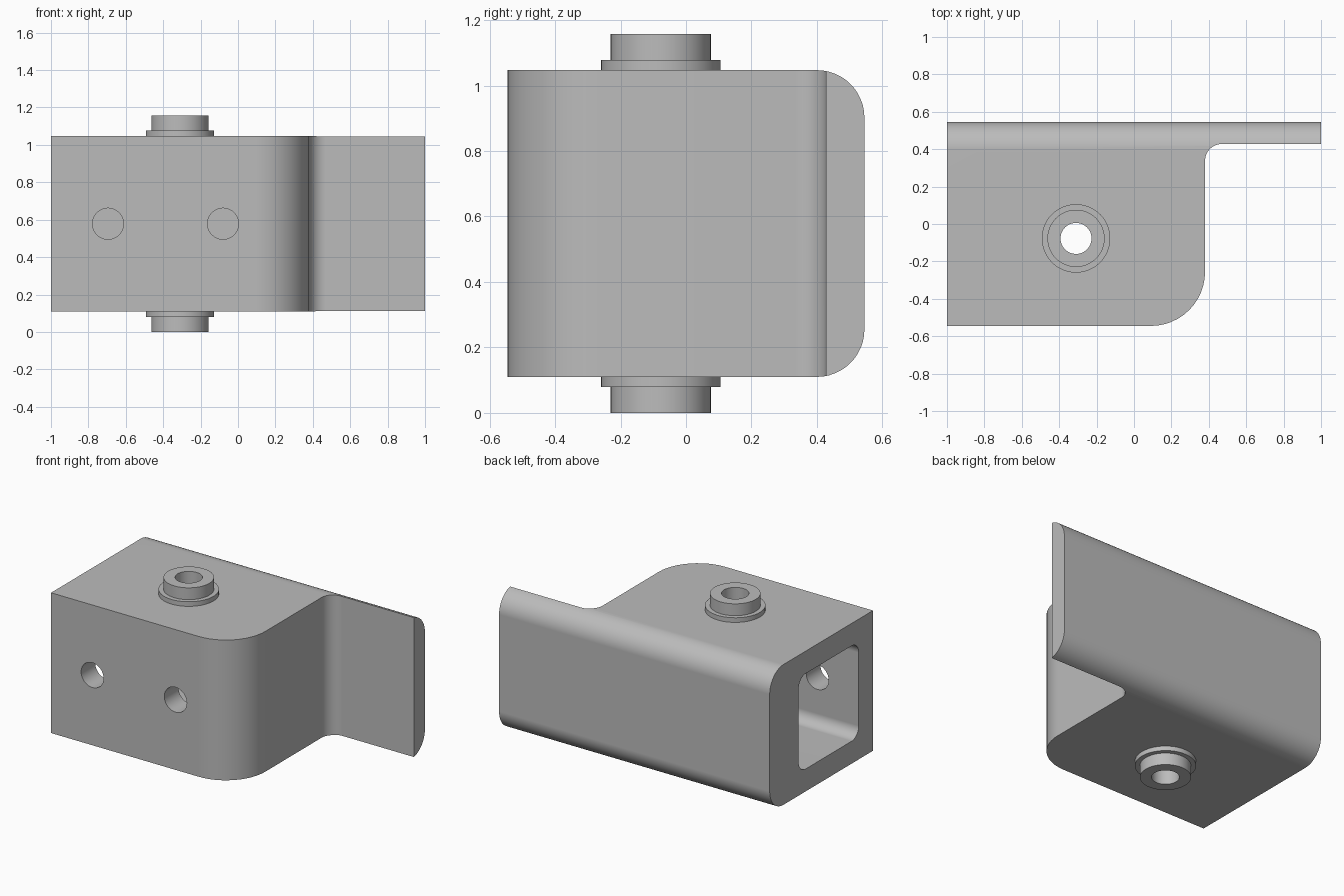
import bpy, bmesh, math
from mathutils import Vector

if "Cube" in bpy.data.objects:
    bpy.data.objects.remove(bpy.data.objects["Cube"], do_unlink=True)

# Single flat grey
GREY = (0.5, 0.5, 0.5, 1)
grey = bpy.data.materials.new("plain grey")
grey.use_nodes = True
grey.diffuse_color = GREY
grey.node_tree.nodes["Principled BSDF"].inputs["Base Color"].default_value = GREY

# Main dimensions
BOTTOM, TOP = 0.11, 1.047
FRONT, BACK = -0.545, 0.545
WALL = 0.15
BORE = 0.083
PIVOT = Vector((-0.31, -0.077, 0))
MID_Z = (BOTTOM + TOP) / 2


def rounded(corners, steps=12):
    """Outline with each (u, v, radius) corner replaced by a tangent arc."""
    out = []
    for i, (u, v, r) in enumerate(corners):
        p = Vector((u, v))
        if r == 0:
            out.append(p)
            continue
        a = (Vector(corners[i - 1][:2]) - p).normalized()
        b = (Vector(corners[(i + 1) % len(corners)][:2]) - p).normalized()
        centre = p + (a + b) * r
        for k in range(steps + 1):
            t = k / steps * math.pi / 2
            out.append(centre - b * r * math.cos(t) - a * r * math.sin(t))
    return out


def make_object(name, bm):
    bmesh.ops.recalc_face_normals(bm, faces=bm.faces[:])
    mesh = bpy.data.meshes.new(name)
    bm.to_mesh(mesh)
    bm.free()
    mesh.materials.append(grey)
    obj = bpy.data.objects.new(name, mesh)
    bpy.context.collection.objects.link(obj)
    return obj


def prism(name, outline, axis, start, end):
    """Extrude an outline along x (outline in y, z), y (x, z) or z (x, y)."""
    place = {"x": lambda u, v, w: (w, u, v),
             "y": lambda u, v, w: (u, w, v),
             "z": lambda u, v, w: (u, v, w)}[axis]
    bm = bmesh.new()
    low, high = [[bm.verts.new(place(u, v, w)) for u, v in outline] for w in (start, end)]
    bm.faces.new(low)
    bm.faces.new(high)
    n = len(outline)
    for i in range(n):
        j = (i + 1) % n
        bm.faces.new((low[i], low[j], high[j], high[i]))
    return make_object(name, bm)


def circle(u, v, r, n=48):
    return [(u + r * math.cos(math.tau * i / n), v + r * math.sin(math.tau * i / n))
            for i in range(n)]


def cut(target, tool, operation="DIFFERENCE"):
    mod = target.modifiers.new("cut", "BOOLEAN")
    mod.operation, mod.solver, mod.object = operation, "EXACT", tool
    select(target)
    bpy.ops.object.modifier_apply(modifier=mod.name)
    bpy.data.objects.remove(tool, do_unlink=True)


def select(obj):
    bpy.ops.object.select_all(action="DESELECT")
    obj.select_set(True)
    bpy.context.view_layer.objects.active = obj


def smooth(obj):
    select(obj)
    bpy.ops.object.shade_smooth_by_angle(angle=math.radians(30))
    mod = obj.modifiers.new("even shading", "WEIGHTED_NORMAL")
    mod.keep_sharp = True


# Housing plan: block with a rounded corner and a side flange
plan = rounded([(-1, FRONT, 0), (0.38, FRONT, 0.29), (0.38, 0.428, 0.09),
                (1, 0.428, 0), (1, BACK, 0), (-1, BACK, 0)])
housing = prism("housing", plan, "z", BOTTOM, TOP)

# Round the long back edges
section = rounded([(FRONT - 0.1, BOTTOM - 0.1, 0), (0.3, BOTTOM - 0.1, 0),
                   (0.3, BOTTOM, 0), (BACK, BOTTOM, 0.145), (BACK, TOP, 0.145),
                   (0.3, TOP, 0), (0.3, TOP + 0.1, 0), (FRONT - 0.1, TOP + 0.1, 0)])
cut(housing, prism("edge_cutter", section, "x", -1.2, 1.2), "INTERSECT")

# Square pocket, open at one end
y0, y1, z0, z1 = FRONT + WALL, 0.24, BOTTOM + WALL, TOP - WALL
pocket = rounded([(y0, z0, 0.075), (y1, z0, 0.075), (y1, z1, 0.075), (y0, z1, 0.075)])
cut(housing, prism("pocket_cutter", pocket, "x", -1.2, 0.23))

# Two front screw holes and the vertical pivot bore
for x in (-0.695, -0.08):
    cut(housing, prism("screw_cutter", circle(x, MID_Z, BORE), "y", FRONT - 0.1, -0.2))
cut(housing, prism("bore_cutter", circle(PIVOT.x, PIVOT.y, BORE), "z", -0.1, 1.3))
smooth(housing)


def bushing(name, base, direction):
    """Collared ring turned from a stepped profile."""
    profile = [(BORE, 0), (0.183, 0), (0.183, 0.031), (0.153, 0.031),
               (0.153, 0.11), (BORE, 0.11)]
    n = 48
    bm = bmesh.new()
    rings = [[bm.verts.new((PIVOT.x + u, PIVOT.y + v, base + direction * h))
              for u, v in circle(0, 0, r, n)] for r, h in profile]
    for i, ring in enumerate(rings):
        prev = rings[i - 1]
        for k in range(n):
            j = (k + 1) % n
            bm.faces.new((prev[k], prev[j], ring[j], ring[k]))
    smooth(make_object(name, bm))


bushing("upper_bushing", TOP, 1)
bushing("lower_bushing", BOTTOM, -1)
